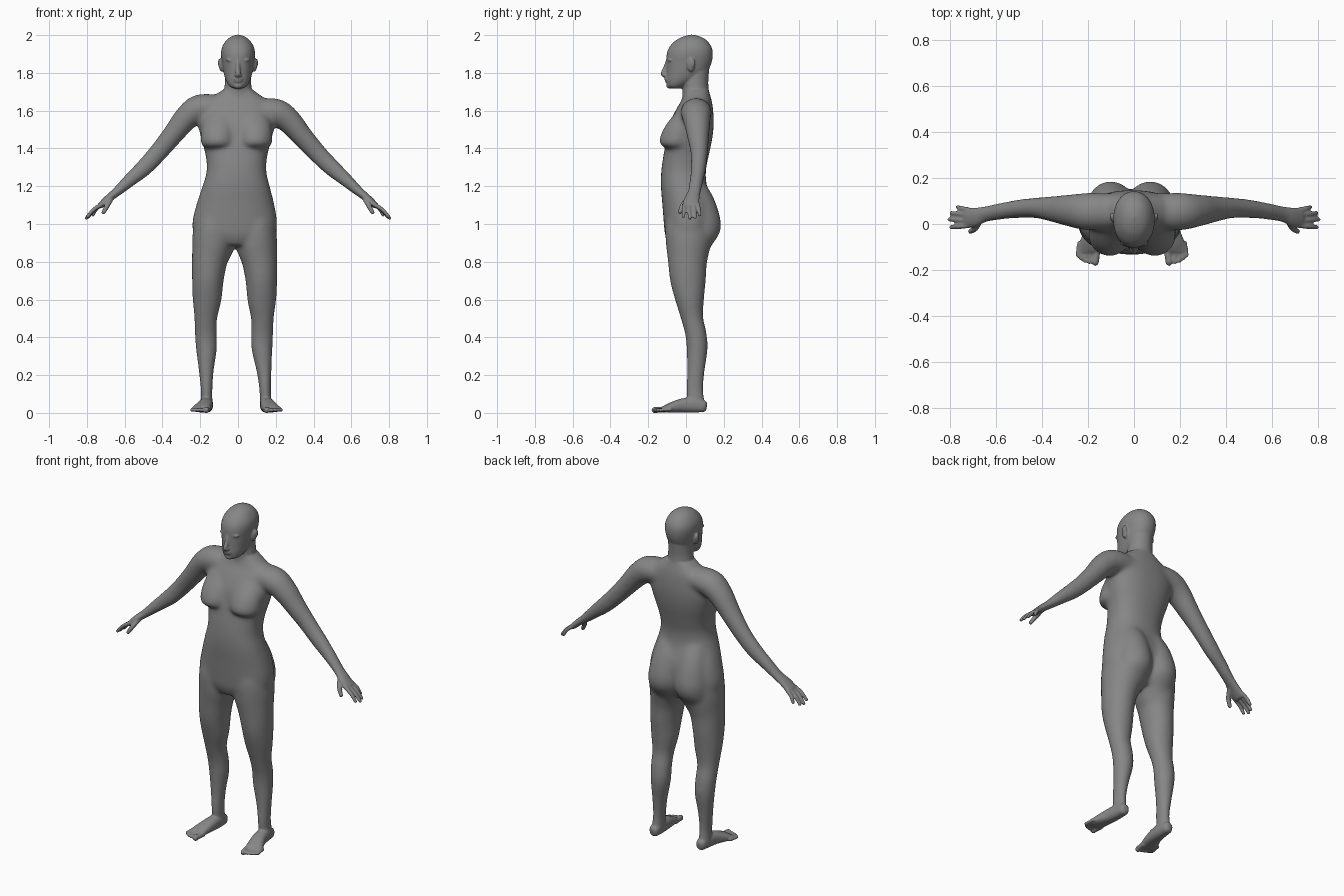
import bpy, bmesh, math
from mathutils import Vector, Matrix

bm = bmesh.new()


def smooth_rings(rings, steps):
    """Catmull-Rom interpolation of ring tuples."""
    pts = [rings[0]] + list(rings) + [rings[-1]]
    out = []
    for i in range(1, len(pts) - 2):
        p0, p1, p2, p3 = pts[i - 1:i + 3]
        for k in range(steps):
            t = k / steps
            out.append([0.5 * (2 * b + (c - a) * t + (2 * a - 5 * b + 4 * c - d) * t * t
                               + (3 * b - a - 3 * c + d) * t ** 3)
                        for a, b, c, d in zip(p0, p1, p2, p3)])
    out.append(list(rings[-1]))
    return out


def tube(rings, ref=(0, 1, 0), axis=None, power=2.0, steps=5, n=32):
    """Loft through rings (x, y, z, half width, half depth along ref)."""
    rs = smooth_rings(rings, steps)
    loops = []
    for i, (x, y, z, a, b) in enumerate(rs):
        lo, hi = rs[max(i - 1, 0)], rs[min(i + 1, len(rs) - 1)]
        t = Vector(axis) if axis else (Vector(hi[:3]) - Vector(lo[:3])).normalized()
        v = Vector(ref)
        v = (v - t * v.dot(t)).normalized()
        w = t.cross(v)
        loop = []
        for k in range(n):
            c, s = math.cos(2 * math.pi * k / n), math.sin(2 * math.pi * k / n)
            pc = math.copysign(abs(c) ** (2 / power), c)
            ps = math.copysign(abs(s) ** (2 / power), s)
            loop.append(bm.verts.new(Vector((x, y, z)) + w * (a * pc) + v * (b * ps)))
        loops.append(loop)
    for l0, l1 in zip(loops, loops[1:]):
        for k in range(n):
            bm.faces.new((l0[k], l0[(k + 1) % n], l1[(k + 1) % n], l1[k]))
    bm.faces.new(loops[0][::-1])
    bm.faces.new(loops[-1])


def ball(c, r):
    m = Matrix.Translation(c) @ Matrix.Diagonal((*r, 1))
    bmesh.ops.create_uvsphere(bm, u_segments=24, v_segments=16, radius=1, matrix=m)


def digit(a, b, c, r):
    """Bent finger with a rounded end."""
    tube([(*a, r, r), (*b, r, r), (*c, r * .85, r * .85)], steps=4, n=12, ref=(0, 1, .01))
    ball(c, (r * .85,) * 3)


UP = (0, 0, 1)

# torso
tube([(-.014, .008, .885, .07, .095), (-.018, .008, .94, .20, .118),
      (-.018, .015, 1.0, .224, .132), (-.014, .01, 1.1, .207, .135),
      (-.010, -.011, 1.2, .178, .122), (-.008, -.013, 1.28, .158, .118),
      (-.008, 0, 1.36, .163, .120), (-.008, .018, 1.45, .186, .121),
      (-.008, .030, 1.53, .204, .117), (-.006, .044, 1.6, .196, .100),
      (-.005, .055, 1.65, .167, .082), (-.003, .056, 1.685, .117, .071),
      (0, .054, 1.71, .080, .066)], axis=UP, power=2.3, n=48)

# neck
tube([(0, .055, 1.62, .085, .07), (0, .052, 1.69, .077, .070),
      (0, .05, 1.75, .069, .068), (0, .055, 1.82, .066, .068)], axis=UP)

# head
tube([(0, -.055, 1.718, .025, .028), (0, -.05, 1.73, .046, .048), (0, -.026, 1.76, .064, .078),
      (0, .002, 1.80, .076, .106), (0, .015, 1.85, .084, .119),
      (0, .020, 1.9, .090, .122), (0, .024, 1.94, .083, .110),
      (0, .028, 1.975, .060, .078), (0, .030, 1.993, .034, .043),
      (0, .030, 2.002, .006, .008)], axis=UP, power=2.15, n=40)

# nose, lips and chin
tube([(0, -.094, 1.868, .009, .012), (0, -.106, 1.83, .011, .014),
      (0, -.120, 1.795, .014, .014), (0, -.112, 1.783, .011, .008)], n=16)
ball((0, -.102, 1.768), (.026, .013, .007))
ball((0, -.099, 1.756), (.023, .013, .008))
ball((0, -.086, 1.732), (.026, .019, .016))

for s in (-1, 1):
    # eyes, brows, nostrils and ears
    ball((s * .034, -.080, 1.845), (.015, .013, .008))
    ball((s * .032, -.083, 1.868), (.032, .016, .009))
    ball((s * .012, -.112, 1.788), (.009, .012, .008))
    ball((s * .088, .026, 1.842), (.013, .020, .036))
    ball((s * .098, .034, 1.852), (.008, .016, .024))

    # breast, sloping up into the chest
    tube([(s * x - .008, y, z, a, b) for x, y, z, a, b in (
        (.098, -.035, 1.395, .055, .055), (.098, -.050, 1.42, .088, .086),
        (.098, -.046, 1.46, .092, .092), (.095, -.028, 1.52, .090, .082),
        (.085, .000, 1.58, .080, .064), (.065, .030, 1.64, .060, .048))], axis=UP)

    # buttock, running from lower back to thigh
    tube([(s * x - .015, y, z, a, b) for x, y, z, a, b in (
        (.070, .035, 1.22, .075, .065), (.080, .048, 1.13, .092, .103),
        (.085, .070, 1.02, .104, .114), (.088, .066, .95, .104, .112),
        (.098, .038, .88, .098, .094), (.115, .015, .81, .085, .085))], axis=UP)

    # arm, left shoulder carried slightly higher
    lift = .022 if s < 0 else 0
    tube([(s * x, y, z + lift * max(0, min(1, (.5 - x) / .25)), a, b) for x, y, z, a, b in (
        (.08, .055, 1.60, .060, .078), (.20, .054, 1.59, .074, .082),
        (.27, .058, 1.545, .067, .072), (.34, .064, 1.465, .057, .059),
        (.42, .070, 1.375, .051, .046), (.50, .066, 1.295, .046, .041),
        (.58, .055, 1.225, .034, .035), (.645, .043, 1.168, .024, .033),
        (.69, .031, 1.132, .020, .041), (.725, .027, 1.100, .017, .045),
        (.735, .027, 1.092, .012, .040))])

    # fingers from little to index, then thumb
    for y0, y1, x1, z1 in ((.062, .073, .768, 1.048), (.040, .048, .795, 1.035),
                           (.015, .020, .803, 1.031), (-.008, -.014, .796, 1.040)):
        mx, mz = (.72 + x1) / 2 + .006, (1.105 + z1) / 2 + .004
        digit((s * .72, y0, 1.105), (s * mx, (y0 + y1) / 2, mz), (s * x1, y1, z1), .0112)
    digit((s * .668, .020, 1.140), (s * .690, -.018, 1.100), (s * .712, -.032, 1.062), .0135)

    # leg
    tube([(s * x + d, y, z, a, b) for x, d, y, z, a, b in (
        (.110, -.018, .012, 1.08, .080, .10), (.115, -.018, .014, 1.0, .100, .122),
        (.117, -.018, .012, .90, .109, .120), (.133, -.018, .008, .80, .094, .104),
        (.142, -.018, .011, .70, .084, .095), (.145, -.019, .020, .60, .077, .077),
        (.150, -.021, .033, .50, .061, .059), (.149, -.021, .052, .42, .059, .057),
        (.147, -.020, .059, .34, .056, .056), (.153, -.015, .052, .22, .039, .046),
        (.155, -.011, .047, .12, .030, .043), (.157, -.010, .055, .04, .032, .045))])

    # foot
    tube([(s * x - .008, y, z, a, b) for x, y, z, a, b in (
        (.156, .110, .032, .012, .018), (.156, .097, .034, .027, .030),
        (.158, .045, .042, .034, .040), (.165, -.02, .039, .039, .037),
        (.180, -.08, .028, .046, .026), (.190, -.112, .020, .049, .017),
        (.192, -.126, .017, .043, .011))], ref=UP, power=2.4)

    # toes
    for x, y, r in ((.160, -.162, .016), (.187, -.164, .0095), (.206, -.158, .0092),
                    (.223, -.148, .009), (.238, -.135, .0088)):
        tube([(s * (x - .008) - .008, y + .06, .018, r, r),
              (s * x - .008, y, .016, r, r)], ref=UP, n=12)
        ball((s * x - .008, y, .015), (r, r * 1.3, r * 1.1))

# fuse the parts into one skin
bmesh.ops.recalc_face_normals(bm, faces=bm.faces)
mesh = bpy.data.meshes.new("parts")
bm.to_mesh(mesh)
bm.free()
body = bpy.data.objects.new("human_body", mesh)
bpy.context.collection.objects.link(body)
fuse = body.modifiers.new("fuse", 'REMESH')
fuse.mode = 'VOXEL'
fuse.voxel_size = .0052
fuse.use_smooth_shade = True
skin = bpy.data.meshes.new_from_object(body.evaluated_get(bpy.context.evaluated_depsgraph_get()))
skin.name = "human_body"
body.modifiers.clear()
body.data = skin

# blend the muscles of trunk and limbs, keep face, hands and feet crisp
group = body.vertex_groups.new(name="trunk")
for v in skin.vertices:
    x, z = abs(v.co.x), v.co.z
    w = min((z - .1) / .3, (1.71 - z) / .06, (.6 - x) / .1, 1)
    group.add([v.index], max(w, .03), 'REPLACE')
blend = body.modifiers.new("blend", 'SMOOTH')
blend.factor = .5
blend.iterations = 90
blend.vertex_group = "trunk"
soften = body.modifiers.new("soften", 'SMOOTH')
soften.factor = .5
soften.iterations = 3

# dark grey skin
grey = bpy.data.materials.new("dark_grey")
grey.diffuse_color = (.24, .24, .24, 1)
skin.materials.clear()
skin.materials.append(grey)
